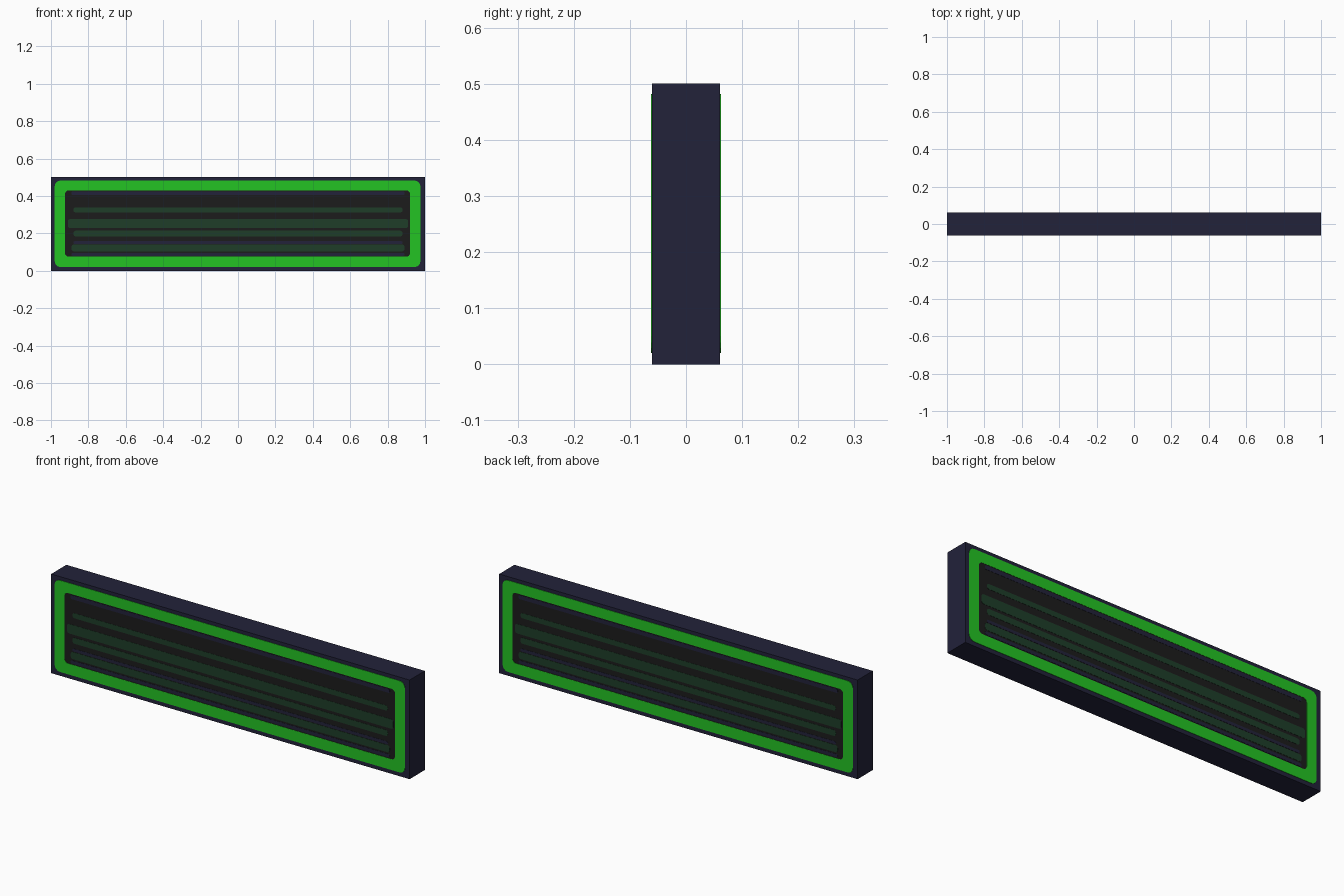
import bpy, bmesh, math

if "Cube" in bpy.data.objects:
    bpy.data.objects.remove(bpy.data.objects["Cube"])


def material(name, rgb):
    m = bpy.data.materials.new(name)
    m.diffuse_color = (*rgb, 1)
    m.use_nodes = True
    m.node_tree.nodes["Principled BSDF"].inputs["Base Color"].default_value = m.diffuse_color
    return m


NAVY = material("navy casing", (0.016, 0.016, 0.042))
GREEN = material("bright green", (0.017, 0.55, 0.017))
BLACK = material("screen black", (0.012, 0.012, 0.012))
DIM = material("dim green", (0.013, 0.047, 0.022))


def finish(bm, name, mat):
    bmesh.ops.recalc_face_normals(bm, faces=bm.faces)
    me = bpy.data.meshes.new(name)
    bm.to_mesh(me)
    bm.free()
    me.materials.append(mat)
    ob = bpy.data.objects.new(name, me)
    bpy.context.collection.objects.link(ob)


def outline(x0, x1, z0, z1, r, steps=4):
    """Rounded rectangle, counter-clockwise in x and z."""
    pts = []
    for k, (cx, cz) in enumerate([(x1 - r, z1 - r), (x0 + r, z1 - r),
                                  (x0 + r, z0 + r), (x1 - r, z0 + r)]):
        for i in range(steps + 1):
            a = math.pi / 2 * (k + i / steps)
            pts.append((cx + r * math.cos(a), cz + r * math.sin(a)))
    return pts


def plate(name, mat, rect, r, depth, side, hole=None, hole_r=0.02):
    """Thin plate standing out to the given depth; side 1 is front, -1 back."""
    back = BODY_HALF - 0.0005
    bm = bmesh.new()

    def loop(pts, y):
        return [bm.verts.new((side * x, -side * y, z)) for x, z in pts]

    def band(a, b):
        for i in range(len(a)):
            j = (i + 1) % len(a)
            bm.faces.new((a[i], a[j], b[j], b[i]))

    pts = outline(*rect, r)
    top, low = loop(pts, depth), loop(pts, back)
    band(top, low)
    if hole:
        inner = outline(*hole, hole_r)
        itop, ilow = loop(inner, depth), loop(inner, back)
        band(itop, ilow)
        band(top, itop)
        band(low, ilow)
    else:
        bm.faces.new(top)
        bm.faces.new(low)
    finish(bm, name, mat)


# Casing
BODY_HALF = 0.0605
bm = bmesh.new()
bmesh.ops.create_cube(bm, size=1)
for v in bm.verts:
    v.co = (v.co.x * 2, v.co.y * 2 * BODY_HALF, (v.co.z + 0.5) * 0.5)
finish(bm, "casing", NAVY)

# Both display faces; the back is the front turned half round
INNER = (-0.925, 0.92, 0.075, 0.43)
DIM_STRIPES = [(-0.88, 0.88, 0.312, 0.338), (-0.91, 0.91, 0.228, 0.276),
               (-0.92, 0.91, 0.222, 0.262), (-0.88, 0.88, 0.184, 0.214),
               (-0.89, 0.89, 0.104, 0.140)]
NAVY_STRIPES = [(-0.89, 0.89, 0.405, 0.425), (-0.88, 0.88, 0.143, 0.158),
                (-0.89, 0.89, 0.080, 0.096)]
DIM_STRIPES.pop(2)

for side, label in ((1, "front"), (-1, "back")):
    plate(f"{label}_screen", BLACK, INNER, 0.02, 0.0615, side)
    plate(f"{label}_frame", GREEN, (-0.98, 0.975, 0.02, 0.482), 0.03,
          0.0625, side, hole=INNER)
    for i, s in enumerate(DIM_STRIPES):
        plate(f"{label}_dim_stripe_{i}", DIM, s, 0.012, 0.0625, side)
    for i, s in enumerate(NAVY_STRIPES):
        plate(f"{label}_navy_stripe_{i}", NAVY, s, 0.006, 0.0625, side)
